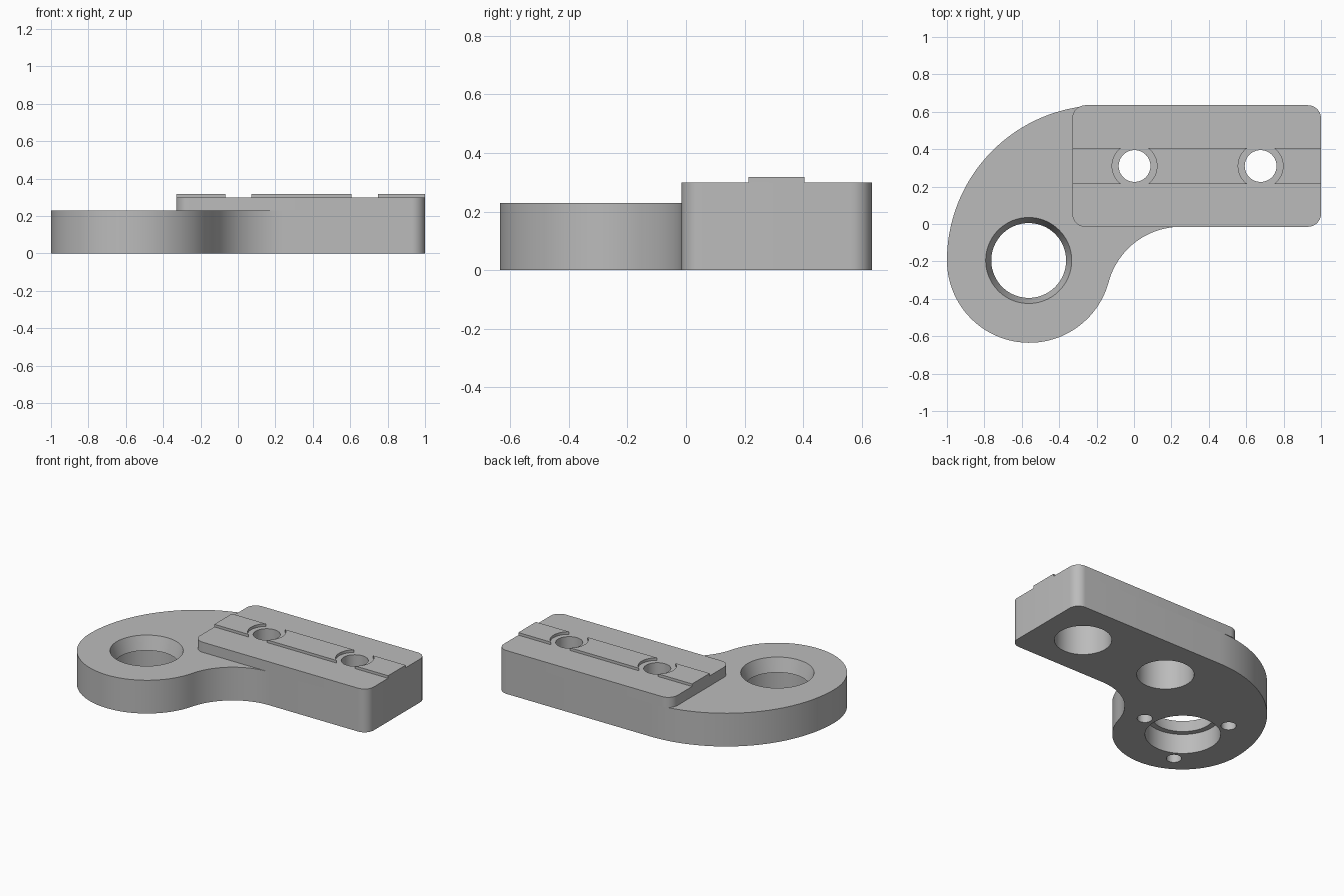
import bpy, bmesh, math

if "Cube" in bpy.data.objects:
    bpy.data.objects.remove(bpy.data.objects["Cube"])

grey = bpy.data.materials.new("matte grey")
grey.diffuse_color = (0.5, 0.5, 0.5, 1)
grey.use_nodes = True
grey.node_tree.nodes["Principled BSDF"].inputs["Base Color"].default_value = grey.diffuse_color


def arc(cx, cy, r, a0, a1, n):
    """Points along an arc, angles in degrees."""
    out = []
    for i in range(n + 1):
        a = math.radians(a0 + (a1 - a0) * i / n)
        out.append((cx + r * math.cos(a), cy + r * math.sin(a)))
    return out


def finish(bm, name):
    bmesh.ops.remove_doubles(bm, verts=bm.verts, dist=1e-5)
    bmesh.ops.recalc_face_normals(bm, faces=bm.faces)
    me = bpy.data.meshes.new(name)
    bm.to_mesh(me)
    bm.free()
    me.materials.append(grey)
    ob = bpy.data.objects.new(name, me)
    bpy.context.collection.objects.link(ob)
    return ob


def prism(name, pts, z0, z1):
    """Extrude a flat outline from z0 to z1."""
    bm = bmesh.new()
    face = bm.faces.new([bm.verts.new((x, y, z0)) for x, y in pts])
    ext = bmesh.ops.extrude_face_region(bm, geom=[face])
    top = [v for v in ext["geom"] if isinstance(v, bmesh.types.BMVert)]
    bmesh.ops.translate(bm, verts=top, vec=(0, 0, z1 - z0))
    return finish(bm, name)


def turned(name, cx, cy, profile, n=64):
    """Solid of revolution from (radius, z) pairs, used as a cutter."""
    bm = bmesh.new()
    rings = [[bm.verts.new((cx + r * math.cos(2 * math.pi * i / n),
                            cy + r * math.sin(2 * math.pi * i / n), z))
              for i in range(n)] for r, z in profile]
    for a, b in zip(rings, rings[1:]):
        for i in range(n):
            j = (i + 1) % n
            bm.faces.new((a[i], a[j], b[j], b[i]))
    bm.faces.new(rings[0])
    bm.faces.new(rings[-1])
    return finish(bm, name)


def cut(ob, cutters):
    for c in cutters:
        m = ob.modifiers.new("cut", "BOOLEAN")
        m.operation, m.solver, m.object = "DIFFERENCE", "EXACT", c
        bpy.context.view_layer.objects.active = ob
        bpy.ops.object.modifier_apply(modifier=m.name)


def smooth(ob):
    bpy.ops.object.select_all(action="DESELECT")
    ob.select_set(True)
    bpy.context.view_layer.objects.active = ob
    bpy.ops.object.shade_smooth_by_angle(angle=math.radians(25))


# Main dimensions
BASE_TOP, BLOCK_TOP, RAIL_TOP = 0.23, 0.30, 0.318
LEFT, RIGHT, FRONT, BACK, ROUND = -0.33, 1.0, -0.015, 0.635, 0.07
EYE_X, EYE_Y, EYE_R = -0.56, -0.195, 0.44
BOLTS = [(0.003, 0.31), (0.677, 0.31)]

# Concave fillet tangent to the eye circle and to the front edge
FX = 0.25
dx, dy = FX - EYE_X, FRONT - EYE_Y
FR = (dx * dx + dy * dy - EYE_R ** 2) / (2 * (dy + EYE_R))
FY = FRONT - FR
join = math.degrees(math.atan2(FY - EYE_Y, FX - EYE_X))

# Base: eye, fillet, bar with rounded end, and large outer sweep
BIG = BACK - EYE_Y
outline = arc(EYE_X, EYE_Y, EYE_R, 180, 360 + join, 48)
outline += arc(FX, FY, FR, 180 + join, 90, 24)[1:]
outline += arc(RIGHT - ROUND, FRONT + ROUND, ROUND, -90, 0, 10)
outline += arc(RIGHT - ROUND, BACK - ROUND, ROUND, 0, 90, 10)
outline += arc(EYE_X - EYE_R + BIG, EYE_Y, BIG, 90, 180, 40)[:-1]
base = prism("base_plate", outline, 0, BASE_TOP)

# Raised block on the bar
corners = [(RIGHT, BACK, 0), (LEFT, BACK, 90), (LEFT, FRONT, 180), (RIGHT, FRONT, 270)]
pts = []
for x, y, a in corners:
    cx = x - math.copysign(ROUND, x)
    cy = y - ROUND if y == BACK else y + ROUND
    pts += arc(cx, cy, ROUND, a, a + 90, 10)
block = prism("raised_block", pts, BASE_TOP, BLOCK_TOP)

# Locating rail along the block
rail = prism("locating_rail", [(LEFT, 0.213), (RIGHT, 0.213), (RIGHT, 0.405), (LEFT, 0.405)],
             BLOCK_TOP, RAIL_TOP)

# Cutters: stepped eye bore, pin holes, bolt holes with counterbores, rail reliefs
bore = turned("bore_cutter", EYE_X - 0.003, EYE_Y,
              [(0.237, -0.1), (0.237, 0.137), (0.2, 0.137), (0.23, BASE_TOP), (0.26, 0.323)], 80)
pins = []
for a in (0, 120, 240):
    t = math.radians(a)
    pins.append(turned("pin_cutter", EYE_X + 0.308 * math.cos(t), EYE_Y + 0.308 * math.sin(t),
                       [(0.048, -0.1), (0.048, 0.15)], 32))
bolts = [turned("bolt_cutter", x, y, [(0.18, -0.1), (0.18, 0.215), (0.085, 0.215), (0.085, 0.5)])
         for x, y in BOLTS]
reliefs = [turned("relief_cutter", x, y, [(0.12, 0.2), (0.12, 0.5)]) for x, y in BOLTS]

cut(base, [bore] + pins + bolts)
cut(block, bolts)
cut(rail, reliefs)
for c in [bore] + pins + bolts + reliefs:
    bpy.data.objects.remove(c)
for ob in (base, block, rail):
    smooth(ob)
